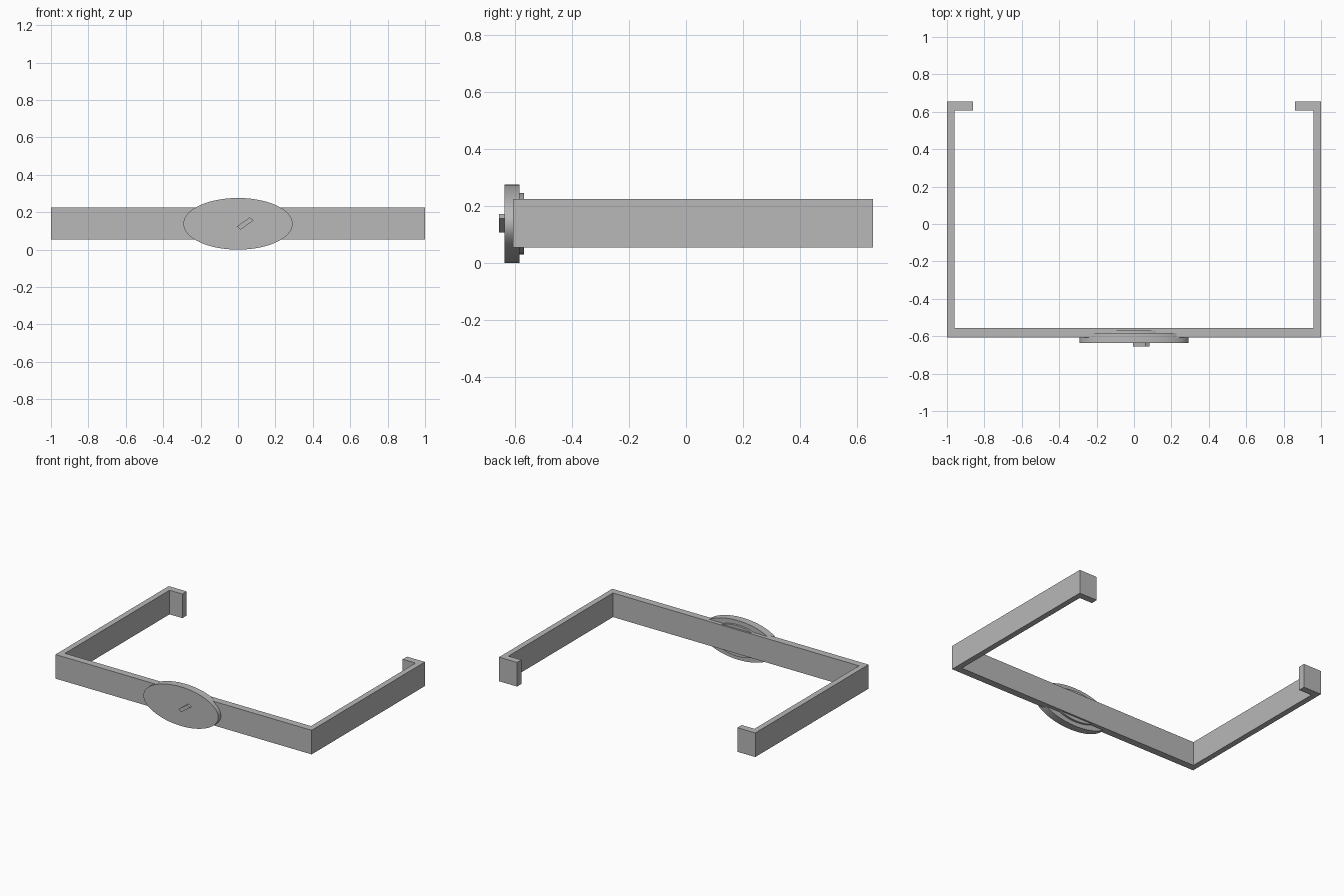
import bpy, bmesh, math
from mathutils import Vector

cube = bpy.data.objects.get("Cube")
if cube:
    bpy.data.objects.remove(cube, do_unlink=True)

# Single flat colour
grey = bpy.data.materials.new("plain_grey")
grey.use_nodes = True
colour = (0.48, 0.48, 0.48, 1)
grey.diffuse_color = colour
grey.node_tree.nodes["Principled BSDF"].inputs["Base Color"].default_value = colour


def prism(name, points, depth, smooth=False):
    """Extrude a closed outline of 3D points along the depth vector."""
    bm = bmesh.new()
    face = bm.faces.new([bm.verts.new(p) for p in points])
    ext = bmesh.ops.extrude_face_region(bm, geom=[face])
    moved = [g for g in ext["geom"] if isinstance(g, bmesh.types.BMVert)]
    bmesh.ops.translate(bm, verts=moved, vec=Vector(depth))
    bmesh.ops.recalc_face_normals(bm, faces=bm.faces)
    mesh = bpy.data.meshes.new(name)
    bm.to_mesh(mesh)
    bm.free()
    obj = bpy.data.objects.new(name, mesh)
    bpy.context.collection.objects.link(obj)
    mesh.materials.append(grey)
    if smooth:
        bpy.ops.object.select_all(action="DESELECT")
        obj.select_set(True)
        bpy.context.view_layer.objects.active = obj
        bpy.ops.object.shade_smooth_by_angle(angle=math.radians(30))
    return obj


def oval(name, rx, rz, y0, y1):
    """Upright elliptical plate centred on the bar."""
    steps = 96
    ring = [(rx * math.cos(math.tau * i / steps), y0,
             0.138 + rz * math.sin(math.tau * i / steps)) for i in range(steps)]
    return prism(name, ring, (0, y1 - y0, 0), smooth=True)


# Bracket: front bar, two arms and inward hooks, mirrored from one half outline
half = [(1, -0.607), (1, 0.656), (0.86, 0.656), (0.86, 0.608),
        (0.96, 0.608), (0.96, -0.557)]
outline = half + [(-x, y) for x, y in reversed(half)]
prism("bracket_frame", [(x, y, 0.055) for x, y in outline], (0, 0, 0.17))

# Oval front plate with a smaller backing plate
oval("oval_plate", 0.292, 0.138, -0.637, -0.584)
oval("oval_backing", 0.2, 0.108, -0.59, -0.569)

# Slanted tab on the plate face
tab = [(-0.006, 0.124), (0.062, 0.172), (0.084, 0.157), (0.014, 0.107)]
prism("slanted_tab", [(x, -0.656, z) for x, z in tab], (0, 0.025, 0))
